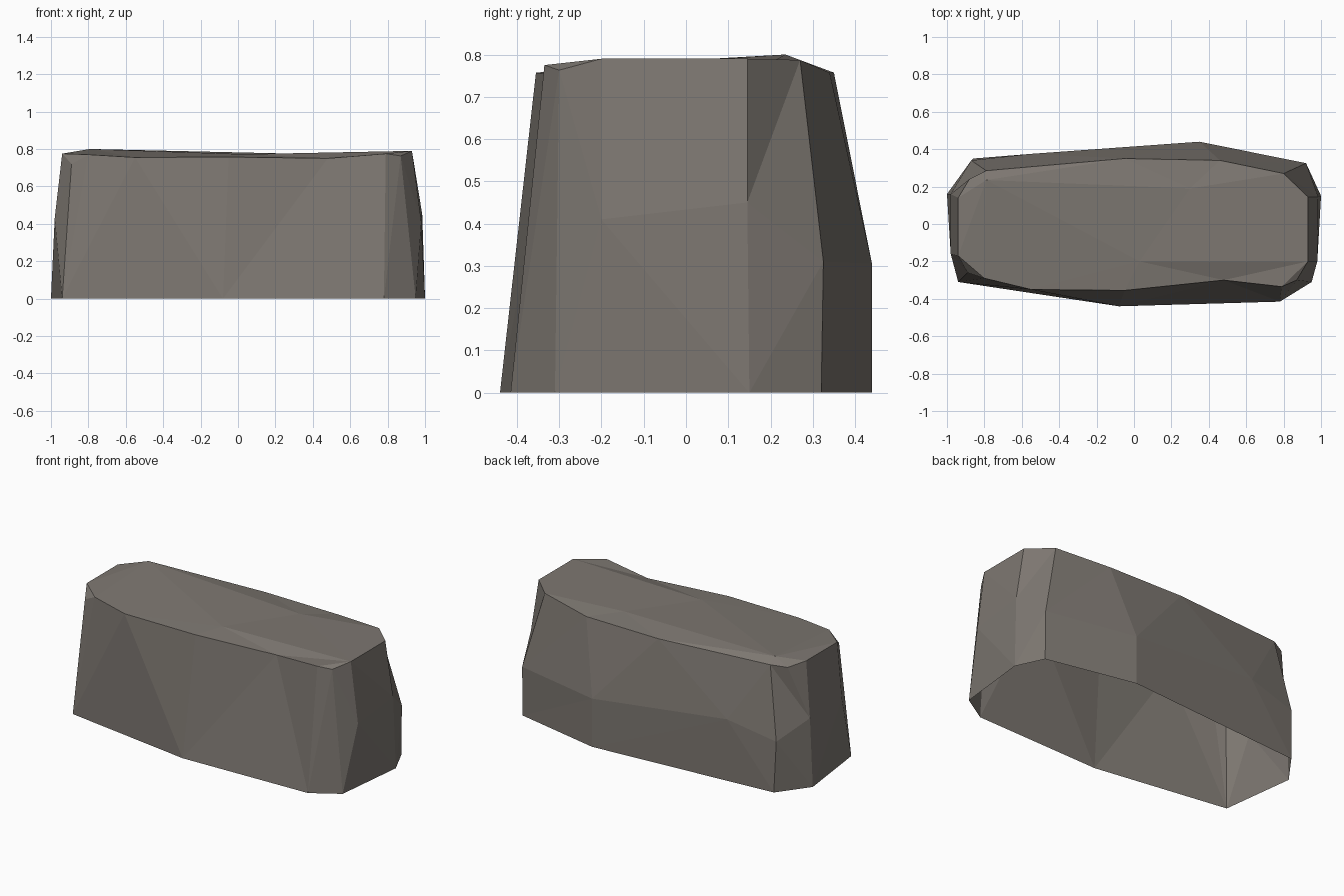
import bpy, bmesh
from mathutils import Vector
from mathutils.geometry import delaunay_2d_cdt

if "Cube" in bpy.data.objects:
    bpy.data.objects.remove(bpy.data.objects["Cube"])

# Rock outline rings, counter-clockwise from the front left corner
ground = [(-.94, -.31, 0), (-.08, -.44, 0), (.78, -.415, 0), (.95, -.31, 0), (1, .15, 0),
          (.92, .32, 0), (.35, .44, 0), (-.86, .35, 0), (-1, .16, 0)]
# The front has no middle break, so the middle ring dips to the ground there
middle = ground[:4] + [(.98, -.2, .41), (.985, .145, .45), (.92, .325, .31), (.35, .44, .305),
                       (-.55, .375, .39), (-.87, .34, .32), (-.98, .16, .43), (-.98, -.16, .43)]
rim = [(-.89, -.26, .72), (-.8, -.29, .77), (-.55, -.35, .755), (-.05, -.355, .757),
       (.48, -.3, .75), (.79, -.335, .775), (.87, -.3, .763), (.93, -.2, .79),
       (.93, .145, .79), (.8, .27, .787), (.46, .34, .757), (-.05, .35, .757),
       (-.79, .285, .765), (-.88, .24, .755), (-.94, .14, .775), (-.94, -.17, .775)]
# Bumps on the top: rear left peak, rear middle, front middle
bumps = [(-.79, .235, .8), (.3, .19, .775), (.03, -.2, .772)]

bm = bmesh.new()


def add_ring(points):
    return [bm.verts.new(p) for p in points]


def zip_rings(low, high):
    """Join two closed rings with triangles, taking the shorter diagonal."""
    i = j = 0
    n, m = len(low), len(high)
    while i < n or j < m:
        a, b = low[i % n], high[j % m]
        a2, b2 = low[(i + 1) % n], high[(j + 1) % m]
        step_low = j == m or (i < n and (a2.co - b.co).length < (a.co - b2.co).length)
        if step_low:
            bm.faces.new((a, a2, b))
            i += 1
        else:
            bm.faces.new((a, b2, b))
            j += 1


# Sides, open underneath
ring_low, ring_mid, ring_top = add_ring(ground), add_ring(middle), add_ring(rim)
zip_rings(ring_low, ring_mid)
zip_rings(ring_mid, ring_top)

# Faceted top
top = ring_top + add_ring(bumps)
r = len(rim)
edges = [(k, (k + 1) % r) for k in range(r)] + [(r, r + 1), (r + 2, 7)]
result = delaunay_2d_cdt([v.co.xy for v in top], edges, [list(range(r))], 1, 1e-5)
origin = [o[0] for o in result[3]]
for f in result[2]:
    face = bm.faces.new([top[origin[k]] for k in f])
    face.normal_update()
    if face.normal.z < 0:
        face.normal_flip()

bmesh.ops.remove_doubles(bm, verts=bm.verts[:], dist=.001)
bmesh.ops.dissolve_degenerate(bm, edges=bm.edges[:], dist=.001)

mesh = bpy.data.meshes.new("rock")
bm.to_mesh(mesh)
bm.free()
stone = bpy.data.materials.new("warm grey stone")
stone.diffuse_color = (.205, .185, .165, 1)
stone.use_nodes = True
stone.node_tree.nodes["Principled BSDF"].inputs["Base Color"].default_value = stone.diffuse_color
mesh.materials.append(stone)
bpy.context.collection.objects.link(bpy.data.objects.new("rock", mesh))
